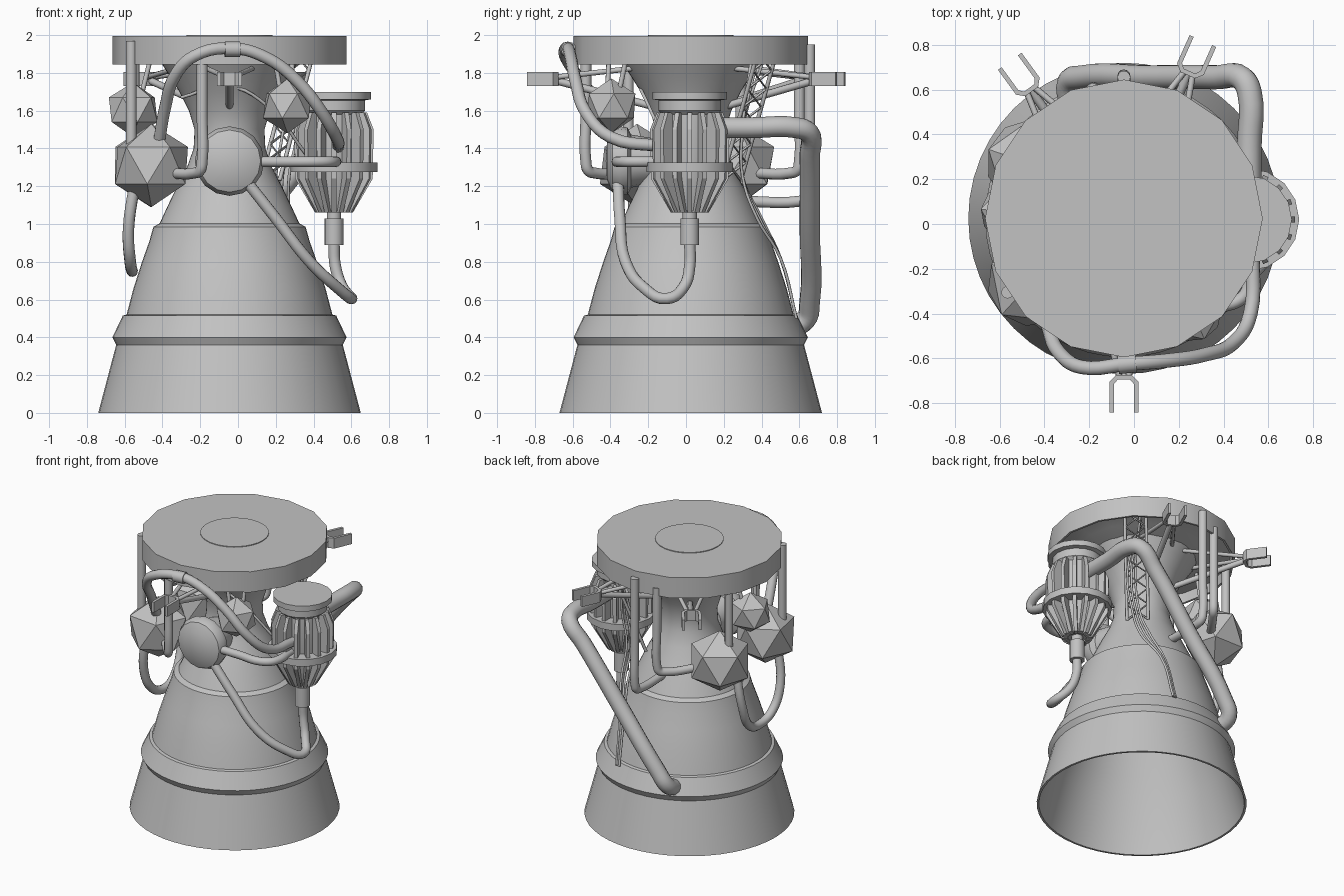
import bpy, bmesh, math
from mathutils import Vector, Matrix

cube = bpy.data.objects.get("Cube")
if cube:
    bpy.data.objects.remove(cube, do_unlink=True)

GREY = (0.54, 0.54, 0.54, 1)
grey = bpy.data.materials.new("metal_grey")
grey.use_nodes = True
grey.diffuse_color = GREY
grey.node_tree.nodes["Principled BSDF"].inputs["Base Color"].default_value = GREY

CX, CY = -0.045, 0.025          # engine axis
PUMP = Vector((0.508, 0.02, 0))  # pump axis


def finish(name, bm, smooth=True, angle=35):
    bmesh.ops.recalc_face_normals(bm, faces=bm.faces)
    me = bpy.data.meshes.new(name)
    bm.to_mesh(me)
    bm.free()
    ob = bpy.data.objects.new(name, me)
    bpy.context.collection.objects.link(ob)
    me.materials.append(grey)
    if smooth:
        bpy.ops.object.select_all(action="DESELECT")
        ob.select_set(True)
        bpy.context.view_layer.objects.active = ob
        bpy.ops.object.shade_smooth_by_angle(angle=math.radians(angle))
    return ob


def lathe(name, profile, loc, segments=32, matrix=None, closed=False):
    """Revolve (radius, height) pairs around z, then place."""
    bm = bmesh.new()
    verts = [bm.verts.new((r, 0, z)) for r, z in profile]
    edges = [bm.edges.new(p) for p in zip(verts, verts[1:])]
    if closed:
        edges.append(bm.edges.new((verts[-1], verts[0])))
    bmesh.ops.spin(bm, geom=verts + edges, axis=(0, 0, 1), cent=(0, 0, 0),
                   angle=math.tau, steps=segments, use_merge=True)
    bmesh.ops.remove_doubles(bm, verts=bm.verts, dist=1e-5)
    bm.transform(Matrix.Translation(loc) @ (matrix or Matrix()))
    return finish(name, bm)


def tube(name, points, radius, sides=4, straight=False):
    """Round pipe through the points, converted to a mesh."""
    cu = bpy.data.curves.new(name, "CURVE")
    cu.dimensions = "3D"
    cu.bevel_depth, cu.bevel_resolution, cu.use_fill_caps = radius, sides, True
    cu.resolution_u = 5
    if straight:
        sp = cu.splines.new("POLY")
        sp.points.add(len(points) - 1)
        for p, co in zip(sp.points, points):
            p.co = (*co, 1)
    else:
        sp = cu.splines.new("BEZIER")
        sp.bezier_points.add(len(points) - 1)
        for p, co in zip(sp.bezier_points, points):
            p.co = co
            p.handle_left_type = p.handle_right_type = "AUTO"
    tmp = bpy.data.objects.new(name + "_path", cu)
    bpy.context.collection.objects.link(tmp)
    bpy.context.view_layer.update()
    bm = bmesh.new()
    me = bpy.data.meshes.new_from_object(tmp.evaluated_get(bpy.context.evaluated_depsgraph_get()))
    bm.from_mesh(me)
    bpy.data.objects.remove(tmp, do_unlink=True)
    bpy.data.meshes.remove(me)
    return finish(name, bm, angle=50)


def prism(bm, outline, thick, matrix):
    """Flat outline in x-z, extruded along y about its centre."""
    face = bm.faces.new([bm.verts.new((x, -thick / 2, z)) for x, z in outline])
    ext = bmesh.ops.extrude_face_region(bm, geom=[face])["geom"]
    new = [v for v in ext if isinstance(v, bmesh.types.BMVert)]
    bmesh.ops.translate(bm, verts=new, vec=(0, thick, 0))
    bmesh.ops.transform(bm, matrix=matrix, verts=list(face.verts) + new)


# Nozzle bell with double wall, ledge and flared neck
lathe("nozzle", [(0.695, 0), (0.6, 0.36), (0.62, 0.4), (0.565, 0.515), (0.545, 0.52),
                 (0.508, 0.66), (0.463, 0.8), (0.424, 0.91), (0.403, 0.985), (0.37, 1.003),
                 (0.325, 1.1), (0.277, 1.2), (0.225, 1.3), (0.19, 1.4), (0.185, 1.5),
                 (0.215, 1.6), (0.265, 1.7), (0.315, 1.78), (0.36, 1.85), (0.1, 1.85),
                 (0.1, 1.4), (0.2, 1.25), (0.36, 0.97), (0.52, 0.5), (0.58, 0.36),
                 (0.68, 0)], (CX, CY, 0), 48, closed=True)

# Mounting plate, slightly hollow beneath, and top disc
lathe("mounting_plate", [(0, 1.845), (0.355, 1.845), (0.44, 1.89), (0.6, 1.915), (0.605, 1.845),
                         (0.62, 1.845), (0.62, 1.995), (0, 1.995)], (CX, CY, 0), 16)
lathe("top_disc", [(0, 1.99), (0.227, 1.99), (0.227, 2.0), (0, 2.0)], (CX, CY, 0), 32)

# Domed chamber on the front
lathe("front_dome", [(0, -0.14), (0.12, -0.14), (0.14, -0.02), (0.178, 0), (0.184, 0.04),
                     (0.165, 0.08), (0.1, 0.108), (0, 0.115)],
      (CX, -0.31, 1.333), 16, Matrix.Rotation(math.pi / 2, 4, "X"))

# Pump: core, ring and ribs
lathe("pump_body", [(0, 0.89), (0.05, 0.89), (0.05, 1.03), (0.038, 1.03), (0.038, 1.07),
                    (0.08, 1.07), (0.145, 1.25), (0.145, 1.58), (0.165, 1.6), (0.165, 1.655),
                    (0.197, 1.66), (0.197, 1.7), (0, 1.7)], PUMP, 16)
lathe("pump_ring", [(0.14, 1.275), (0.23, 1.275), (0.23, 1.325), (0.14, 1.325)],
      PUMP, 16, closed=True)
bm = bmesh.new()
rib = [(0.06, 1.06), (0.1, 1.06), (0.205, 1.24), (0.21, 1.5), (0.175, 1.59), (0.12, 1.59)]
for i in range(16):
    prism(bm, rib, 0.025, Matrix.Translation(PUMP) @ Matrix.Rotation(i * math.tau / 16, 4, "Z"))
finish("pump_ribs", bm, smooth=False)

# Faceted tanks
for name, loc, r, turn in [("large_tank_back", (-0.463, 0.27, 1.31), 0.22, 0.3),
                           ("large_tank_front", (-0.458, -0.26, 1.31), 0.22, 0.2),
                           ("small_tank_side", (-0.555, 0.05, 1.605), 0.145, 0.5),
                           ("small_tank_front", (0.262, -0.395, 1.625), 0.145, 0.1)]:
    bm = bmesh.new()
    bmesh.ops.create_icosphere(bm, subdivisions=1, radius=r)
    bm.transform(Matrix.Translation(loc) @ Matrix.Rotation(turn, 4, "Z"))
    finish(name, bm, smooth=False)
    if r < 0.2:
        for s in (-0.05, 0.05):
            x, y, z = loc
            tube(name + "_hanger", [(x + s / 2, y + s / 2, z), (x * 0.9 + s, y * 0.9 + s, 1.93)],
                 0.013, 2, True)

# Main pipes
tube("exhaust_pipe", [(0.515, 0.1, 1.51), (0.515, 0.35, 1.51), (0.517, 0.58, 1.51),
                      (0.485, 0.648, 1.485), (0.37, 0.655, 1.36), (0.07, 0.655, 0.975),
                      (-0.23, 0.655, 0.59), (-0.29, 0.63, 0.49), (-0.28, 0.53, 0.44)], 0.055)
tube("front_arch_pipe", [(-0.42, -0.33, 1.42), (-0.385, -0.45, 1.62), (-0.33, -0.58, 1.79),
                         (-0.23, -0.64, 1.89), (-0.03, -0.625, 1.93), (0.15, -0.61, 1.88),
                         (0.31, -0.585, 1.76), (0.445, -0.53, 1.59), (0.52, -0.4, 1.46),
                         (0.53, -0.12, 1.41)], 0.032)
tube("arch_clamp", [(-0.07, -0.63, 1.925), (0.01, -0.622, 1.925)], 0.04, 4, True)
tube("pump_drain_pipe", [(0.508, 0.02, 0.9), (0.515, 0.02, 0.78), (0.55, -0.01, 0.67),
                         (0.602, -0.1, 0.605), (0.53, -0.22, 0.66), (0.38, -0.32, 0.8),
                         (0.2, -0.35, 1.03), (0.05, -0.36, 1.22)], 0.03)
tube("dome_feed_pipe", [(0.05, -0.35, 1.33), (0.25, -0.355, 1.33), (0.44, -0.355, 1.33),
                        (0.505, -0.3, 1.33), (0.51, -0.12, 1.33)], 0.028)
tube("tank_loop_pipe", [(-0.54, 0.2, 1.25), (-0.58, 0.18, 0.97), (-0.57, 0.08, 0.79),
                        (-0.56, -0.05, 0.75), (-0.57, -0.18, 0.8), (-0.58, -0.26, 0.97),
                        (-0.54, -0.28, 1.25)], 0.03)


def drop_pipe(name, x, y, top, low, end):
    """Vertical pipe that bends inward at the bottom."""
    a, e = Vector((x, y, low)), Vector((*end, low))
    d = (e - a).normalized() * 0.05
    up = Vector((0, 0, 1))
    tube(name, [(x, y, top), a + up * 0.3, a + up * 0.06, a + d * 0.3 + up * 0.015, a + d * 1.2, e], 0.029)


drop_pipe("front_drop_pipe", -0.19, -0.53, 1.92, 1.27, (-0.36, -0.33))
drop_pipe("back_drop_pipe", -0.185, 0.6, 1.9, 1.27, (-0.36, 0.36))
drop_pipe("long_drop_pipe", -0.045, 0.655, 1.95, 1.12, (-0.045, 0.3))
tube("front_tank_riser", [(-0.565, -0.305, 1.3), (-0.565, -0.305, 1.97)], 0.028, 4, True)
tube("back_tank_riser", [(-0.55, 0.29, 1.3), (-0.55, 0.29, 1.93)], 0.028, 4, True)

# Fork brackets with struts, pointing outward
fork = [(0.867, 0.065), (0.73, 0.065), (0.7, 0.035), (0.7, -0.035), (0.73, -0.065), (0.867, -0.065),
        (0.867, -0.045), (0.74, -0.045), (0.72, -0.028), (0.72, 0.028), (0.74, 0.045), (0.867, 0.045)]
for deg in (270, 66, 126):
    m = Matrix.Translation((CX, CY, 1.768)) @ Matrix.Rotation(math.radians(deg), 4, "Z")
    bm = bmesh.new()
    prism(bm, fork, 0.075, m @ Matrix.Rotation(math.pi / 2, 4, "X"))
    finish("fork_bracket", bm, smooth=False)
    for s in (-1, 1):
        tube("upper_strut", [m @ Vector((0.71, 0.02 * s, 0.01)), m @ Vector((0.27, 0.13 * s, 0.06))],
             0.014, 2, True)
    tube("lower_strut", [m @ Vector((0.71, 0, -0.01)), m @ Vector((0.18, 0, -0.15))], 0.02, 2, True)

# Lattice ladder from the plate down to the neck
top, bottom = Vector((0.35, 0.43, 1.91)), Vector((0.17, 0.24, 1.23))
side = Vector((0.05, -0.05, 0))
for s in (-1, 1):
    tube("lattice_rail", [top + side * s, bottom + side * s], 0.011, 2, True)
    steps = 7
    tube("lattice_brace", [top.lerp(bottom, i / steps) + side * s * (-1) ** i
                           for i in range(steps + 1)], 0.008, 1, True)

# Thin cables down the back and around the neck
for k in range(3):
    o = 0.035 * k
    tube("back_cable", [(0.3 - o, 0.42 - o, 1.9), (0.24 + o, 0.3, 1.5), (0.2 + o, 0.3, 1.25),
                        (0.19 + o, 0.4 - o / 3, 1.03), (0.15 + o / 2, 0.5, 0.82),
                        (0.13 + o / 3, 0.585, 0.5)], 0.008, 2)
tube("neck_cable", [(-0.3, -0.15, 1.67), (-0.05, -0.24, 1.73), (0.15, -0.2, 1.63),
                    (0.36, -0.08, 1.37)], 0.009, 2)
